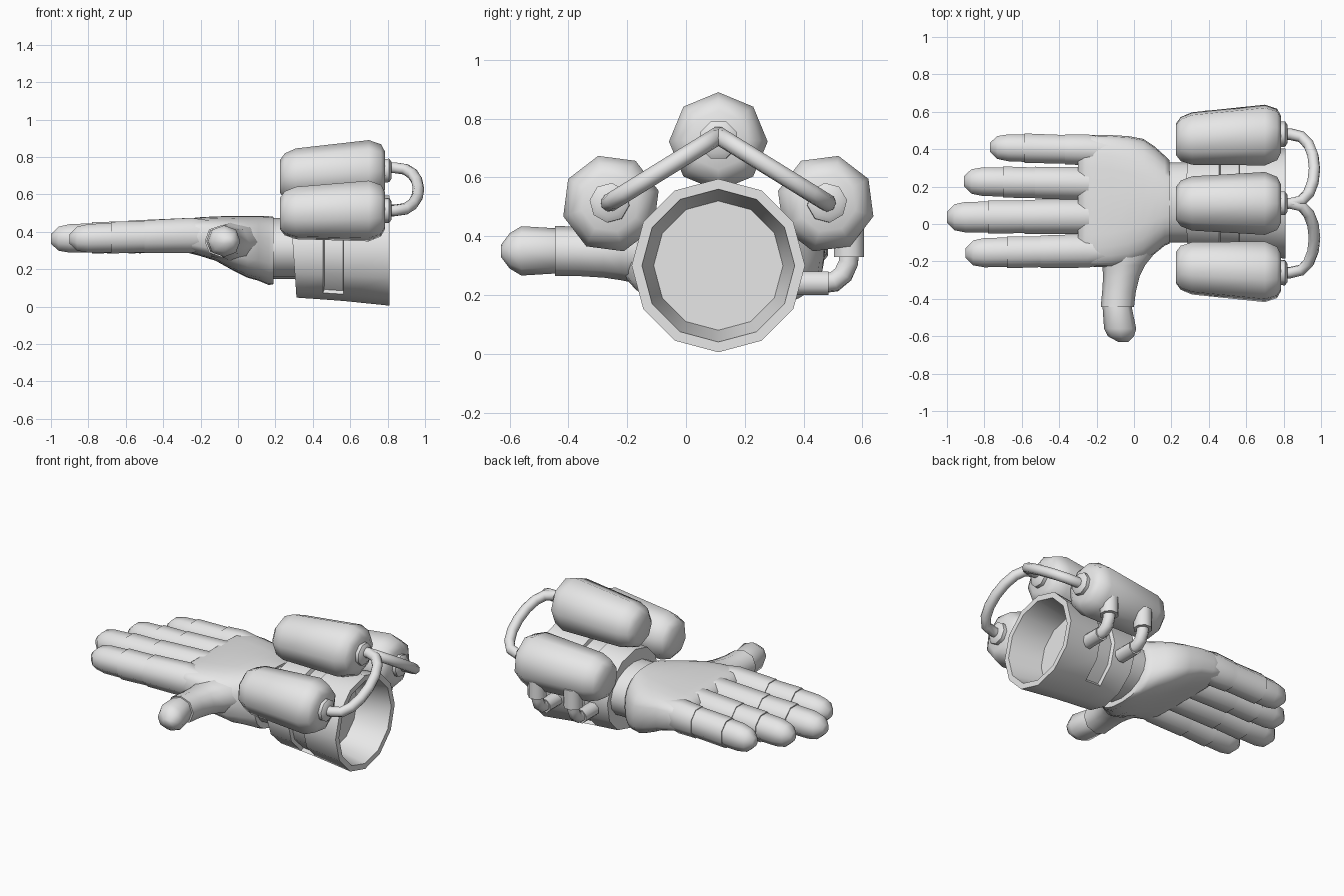
import bpy, bmesh
from math import sin, cos, pi, radians
from mathutils import Vector

if "Cube" in bpy.data.objects:
    bpy.data.objects.remove(bpy.data.objects["Cube"])

grey = bpy.data.materials.new("plain_grey")
grey.use_nodes = True
grey.diffuse_color = (0.8, 0.8, 0.8, 1)
grey.node_tree.nodes["Principled BSDF"].inputs["Base Color"].default_value = (0.8, 0.8, 0.8, 1)


def ring(centre, u, v, sides, phase=0.0, power=1.0):
    """Closed cross-section around centre; power below 1 makes it boxier."""
    pts = []
    for i in range(sides):
        a = 2 * pi * (i + phase) / sides
        c, s = cos(a), sin(a)
        c = abs(c) ** power * (1 if c > 0 else -1)
        s = abs(s) ** power * (1 if s > 0 else -1)
        pts.append(Vector(centre) + Vector(u) * c + Vector(v) * s)
    return pts


def loft(name, rings, angle=50, edit=None):
    """Skin a list of rings, cap both ends and shade smooth."""
    bm = bmesh.new()
    loops = [[bm.verts.new(p) for p in r] for r in rings]
    n = len(loops[0])
    for a, b in zip(loops, loops[1:]):
        for i in range(n):
            j = (i + 1) % n
            bm.faces.new((a[i], a[j], b[j], b[i]))
    bm.faces.new(loops[0])
    bm.faces.new(loops[-1])
    bmesh.ops.recalc_face_normals(bm, faces=bm.faces)
    if edit:
        edit(bm)
    mesh = bpy.data.meshes.new(name)
    bm.to_mesh(mesh)
    bm.free()
    mesh.materials.append(grey)
    ob = bpy.data.objects.new(name, mesh)
    bpy.context.collection.objects.link(ob)
    bpy.ops.object.select_all(action='DESELECT')
    ob.select_set(True)
    bpy.context.view_layer.objects.active = ob
    bpy.ops.object.shade_smooth_by_angle(angle=radians(angle))
    return ob


def tube(name, path, radii, sides=8):
    """Round tube following a list of points."""
    path = [Vector(p) for p in path]
    rings = []
    side = None
    for i, p in enumerate(path):
        d = (path[min(i + 1, len(path) - 1)] - path[max(i - 1, 0)]).normalized()
        if side is None:
            side = d.orthogonal()
        side = (side - d * side.dot(d)).normalized()
        r = radii[i] if isinstance(radii, list) else radii
        rings.append(ring(p, side * r, d.cross(side) * r, sides, 0.5))
    return loft(name, rings)


AXIS_Y, AXIS_Z = 0.11, 0.30

# Forearm cuff: open cup with a recessed band on all but the lowest facets
def cuff_ring(x, r, lean=0.0):
    return ring((x, AXIS_Y, AXIS_Z), (-lean * r, 0, r), (0, r, 0), 12)


def cut_band(bm):
    band = [f for f in bm.faces
            if 0.46 < f.calc_center_median().x < 0.56
            and abs(f.normal.x) < 0.5
            and f.calc_center_median().z > 0.06]
    bmesh.ops.inset_region(bm, faces=band, thickness=0.006, depth=-0.022)


loft("forearm_cuff", [cuff_ring(0.295, 0.252, 0.07), cuff_ring(0.455, 0.262),
                      cuff_ring(0.565, 0.27), cuff_ring(0.81, 0.295),
                      cuff_ring(0.81, 0.26), cuff_ring(0.6, 0.22)], 40, cut_band)

# Wrist and the rolled hem of the glove
loft("wrist", [ring((x, 0.115, 0.31), (0, 0.215, 0), (0, 0, 0.163), 16)
               for x in (0.12, 0.32)])

# Palm: x, y range, z range
palm = [(0.19, -0.105, 0.34, 0.12, 0.48), (0.165, -0.115, 0.365, 0.115, 0.483),
        (0.11, -0.16, 0.415, 0.138, 0.485), (0.05, -0.2, 0.455, 0.155, 0.485),
        (-0.03, -0.225, 0.47, 0.195, 0.485), (-0.12, -0.23, 0.475, 0.245, 0.482),
        (-0.2, -0.23, 0.477, 0.27, 0.478), (-0.26, -0.225, 0.473, 0.285, 0.472),
        (-0.3, -0.2, 0.45, 0.32, 0.44)]
loft("palm", [ring((x, (a + b) / 2, (c + d) / 2), (0, (b - a) / 2, 0),
                   (0, 0, (d - c) / 2), 24, 0, 0.8 - 0.3 * min(1, (0.19 - x) / 0.35))
              for x, a, b, c, d in palm], 60)

# Fingers: three overlapping segments with small steps at the joints
def finger(name, y0, y1, joint1, joint2, tip, w):
    def sec(x, k):
        t = (x + 0.2) / (tip + 0.2)
        y = y0 + (y1 - y0) * t
        z = 0.382 - 0.02 * t
        h = (0.097 - 0.008 * t) * k
        return ring((x, y, z), (0, w * k * 1.08, 0), (0, 0, h * 1.05), 8, 0.5)
    loft(name, [sec(-0.14, 0.8), sec(-0.25, 1.0), sec(joint1 + 0.02, 0.97),
                sec(joint1, 0.97), sec(joint1, 0.92), sec(joint2 + 0.02, 0.95),
                sec(joint2, 0.95), sec(joint2, 0.88), sec(tip + 0.1, 0.87),
                sec(tip + 0.04, 0.74), sec(tip, 0.3)], 55)


finger("little_finger", 0.395, 0.41, -0.37, -0.585, -0.77, 0.083)
finger("ring_finger", 0.215, 0.228, -0.53, -0.7, -0.91, 0.088)
finger("middle_finger", 0.04, 0.036, -0.585, -0.78, -1.0, 0.094)
finger("index_finger", -0.143, -0.155, -0.5, -0.68, -0.9, 0.09)

# Thumb: y, x range, z centre, half height
thumb = [(-0.04, -0.2, 0.16, 0.345, 0.1), (-0.17, -0.18, 0.1, 0.345, 0.105),
         (-0.22, -0.17, 0.06, 0.345, 0.095), (-0.28, -0.165, 0.03, 0.347, 0.088),
         (-0.36, -0.17, 0.01, 0.348, 0.084), (-0.445, -0.178, 0.0, 0.35, 0.085),
         (-0.445, -0.168, -0.012, 0.35, 0.077), (-0.56, -0.16, 0.012, 0.35, 0.084),
         (-0.6, -0.14, 0.0, 0.35, 0.06), (-0.63, -0.085, -0.03, 0.35, 0.02)]
loft("thumb", [ring(((a + b) / 2, y, z), ((b - a) / 2, 0, 0), (0, 0, h), 8, 0, 0.9)
               for y, a, b, z, h in thumb], 55)

# Three tanks around the cuff, each with an outlet collar
tank = [(0.225, 0.088), (0.25, 0.122), (0.31, 0.145), (0.7, 0.168),
        (0.765, 0.142), (0.787, 0.1)]
outlets = {}
for name, degrees in (("top", 0), ("front", -60), ("back", 60)):
    a = radians(degrees)
    out = Vector((0, sin(a), cos(a)))
    along = Vector((0, cos(a), -sin(a)))

    def spot(x):
        return Vector((x, AXIS_Y, AXIS_Z)) + out * (0.40 + 0.055 * (x - 0.3))

    loft(name + "_tank", [ring(spot(x), out * r, along * r, 8) for x, r in tank], 60)
    loft(name + "_collar", [ring(spot(x), out * r, along * r, 8, 0.5)
                            for x, r in ((0.77, 0.068), (0.808, 0.068), (0.82, 0.05))])
    outlets[name] = spot(0.8)

# Hoses looping from the top tank to each side tank
for name in ("front", "back"):
    start, end = outlets["top"] + Vector((0, 0, 0.015)), outlets[name]
    path = [start]
    for i in range(9):
        a = pi * i / 8
        p = start.lerp(end, 0.5 - 0.5 * cos(a))
        p.x = 0.835 + 0.13 * sin(a) ** 0.8 if 0 < i < 8 else 0.835
        path.append(p)
    path.append(end)
    tube(name + "_hose", path, 0.031)

# Feed elbows from the back tank into the cuff
for name, x in (("rear", 0.65), ("fore", 0.4)):
    tube(name + "_feed_socket", [(x, 0.555, 0.45), (x, 0.555, 0.33)], 0.055)
    tube(name + "_feed_elbow", [(x, 0.555, 0.36), (x, 0.553, 0.31), (x, 0.535, 0.27),
                                (x, 0.505, 0.245), (x, 0.46, 0.24), (x, 0.36, 0.24)], 0.036)
    tube(name + "_feed_port", [(x, 0.36, 0.24), (x, 0.485, 0.24)], 0.044)
